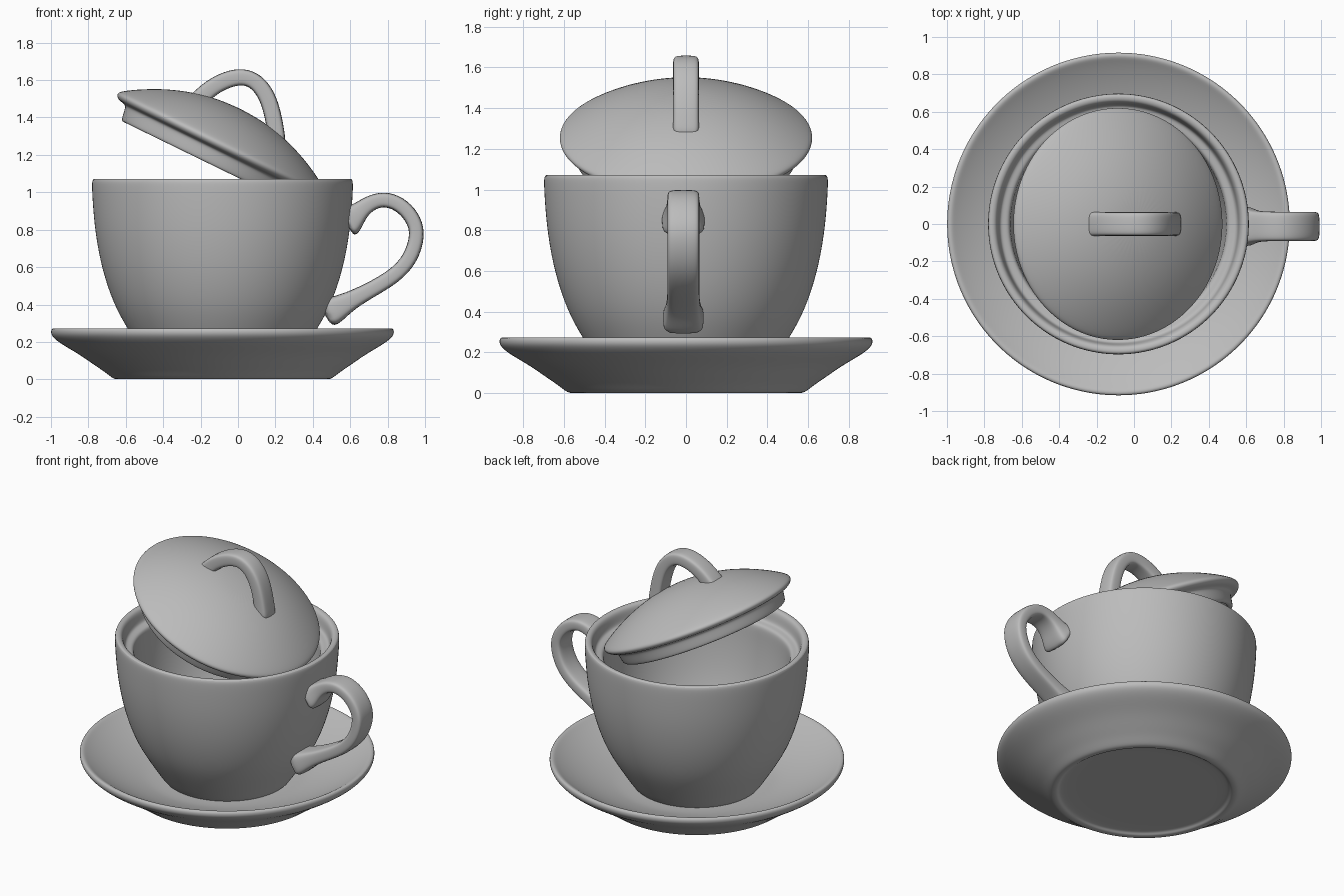
import bpy, bmesh, math
from mathutils import Vector

cube = bpy.data.objects.get("Cube")
if cube:
    bpy.data.objects.remove(cube)

CX = -0.083  # shared axis of the cup and saucer

clay = bpy.data.materials.new("grey_ceramic")
clay.use_nodes = True
GREY = (0.5, 0.5, 0.5, 1)
clay.diffuse_color = GREY
clay.node_tree.nodes["Principled BSDF"].inputs["Base Color"].default_value = GREY


def finish(name, bm, location=(0, 0, 0), tilt=0.0):
    """Turn a bmesh into a smooth, subdivided object."""
    bmesh.ops.recalc_face_normals(bm, faces=bm.faces)
    mesh = bpy.data.meshes.new(name)
    bm.to_mesh(mesh)
    bm.free()
    mesh.materials.append(clay)
    obj = bpy.data.objects.new(name, mesh)
    bpy.context.collection.objects.link(obj)
    obj.location = location
    obj.rotation_euler.y = tilt
    sub = obj.modifiers.new("smooth", "SUBSURF")
    sub.levels = sub.render_levels = 2
    bpy.context.view_layer.objects.active = obj
    bpy.ops.object.select_all(action="DESELECT")
    obj.select_set(True)
    bpy.ops.object.shade_smooth_by_angle(angle=math.radians(60))
    return obj


def lathe(name, profile, location, tilt=0.0, steps=40):
    """Spin an (r, z) profile, which begins and ends on the axis."""
    bm = bmesh.new()
    rings = []
    for r, z in profile:
        if r == 0:
            rings.append([bm.verts.new((0, 0, z))] * steps)
        else:
            rings.append([bm.verts.new((r * math.cos(a), r * math.sin(a), z))
                          for a in (2 * math.pi * i / steps for i in range(steps))])
    for lo, hi in zip(rings, rings[1:]):
        for i in range(steps):
            j = (i + 1) % steps
            quad = dict.fromkeys((lo[i], lo[j], hi[j], hi[i]))
            bm.faces.new(list(quad))
    return finish(name, bm, location, tilt)


def strap(name, path, width, thick, y=0.0):
    """Sweep a rounded strap section along (x, z, flare) points."""
    bm = bmesh.new()
    pts = [Vector((x, y, z)) for x, z, _ in path]
    # Rounded rectangle section as (across, out) factors
    half = [(1, 0.0), (0.97, 0.72), (0.78, 1.0), (0, 1.04), (-0.78, 1.0), (-0.97, 0.72)]
    section = half + [(-a, -b) for a, b in half]
    rings = []
    for i, p in enumerate(pts):
        t = (pts[min(i + 1, len(pts) - 1)] - pts[max(i - 1, 0)]).normalized()
        out = Vector((-t.z, 0, t.x))
        f = path[i][2]
        across = 1 + (f - 1) * 0.35
        rings.append([bm.verts.new(p + Vector((0, a * across * width / 2, 0))
                                   + out * (b * f * thick / 2)) for a, b in section])
    n = len(section)
    for lo, hi in zip(rings, rings[1:]):
        for k in range(n):
            bm.faces.new((lo[k], lo[(k + 1) % n], hi[(k + 1) % n], hi[k]))
    bm.faces.new(rings[0])
    bm.faces.new(rings[-1])
    return finish(name, bm)


# Saucer: recessed underside, foot ring, flared rim, shallow dish
lathe("saucer", [
    (0, 0.02), (0.30, 0.02), (0.51, 0.02), (0.535, 0.012), (0.545, 0.0), (0.575, 0.0),
    (0.595, 0.01), (0.635, 0.042), (0.69, 0.078), (0.77, 0.135), (0.865, 0.188),
    (0.912, 0.225), (0.922, 0.25), (0.917, 0.273), (0.895, 0.274), (0.87, 0.255),
    (0.78, 0.205), (0.66, 0.155), (0.54, 0.12), (0.46, 0.105), (0.25, 0.10), (0, 0.10)],
    (CX, 0, 0))

# Cup: solid wall with a ledge inside the rim for the lid
lathe("cup", [
    (0, 0.09), (0.25, 0.09), (0.38, 0.09), (0.405, 0.11), (0.45, 0.18), (0.515, 0.28),
    (0.583, 0.40), (0.645, 0.58), (0.683, 0.78), (0.697, 0.95), (0.701, 1.04),
    (0.698, 1.07), (0.68, 1.074), (0.66, 1.068), (0.648, 1.045), (0.642, 0.995),
    (0.63, 0.978), (0.60, 0.976), (0.583, 0.965), (0.578, 0.93), (0.572, 0.82),
    (0.54, 0.60), (0.47, 0.38), (0.37, 0.23), (0.2, 0.17), (0, 0.16)],
    (CX, 0, 0))

# Cup handle, flared where it joins the wall
strap("cup_handle", [
    (0.575, 0.84, 2.4), (0.61, 0.855, 1.8), (0.655, 0.905, 1.15), (0.72, 0.952, 1),
    (0.80, 0.966, 1), (0.885, 0.925, 1), (0.943, 0.85, 1), (0.962, 0.77, 1),
    (0.925, 0.645, 1), (0.84, 0.553, 1), (0.71, 0.478, 1), (0.60, 0.42, 1.2),
    (0.53, 0.378, 1.7), (0.46, 0.345, 2.1)],
    width=0.158, thick=0.08, y=-0.013)

# Lid: domed top, rounded edge, locating flange and hollow underside, tipped on the ledge
lathe("lid", [
    (0, 0.21), (0.15, 0.202), (0.30, 0.168), (0.43, 0.118), (0.54, 0.06), (0.605, 0.018),
    (0.624, 0.0), (0.622, -0.018), (0.605, -0.033), (0.575, -0.038), (0.557, -0.045),
    (0.552, -0.065), (0.545, -0.115), (0.538, -0.128), (0.515, -0.128), (0.505, -0.115),
    (0.50, -0.04), (0.47, 0.02), (0.36, 0.085), (0.2, 0.13), (0, 0.15)],
    (CX, 0, 1.26), tilt=math.radians(26))

# Arched lid handle
strap("lid_handle", [
    (-0.235, 1.46, 1.2), (-0.20, 1.508, 1.05), (-0.14, 1.562, 1), (-0.06, 1.604, 1),
    (0.025, 1.622, 1), (0.10, 1.594, 1), (0.16, 1.512, 1), (0.19, 1.40, 1),
    (0.203, 1.32, 1.0), (0.205, 1.25, 1.2)],
    width=0.128, thick=0.088)
